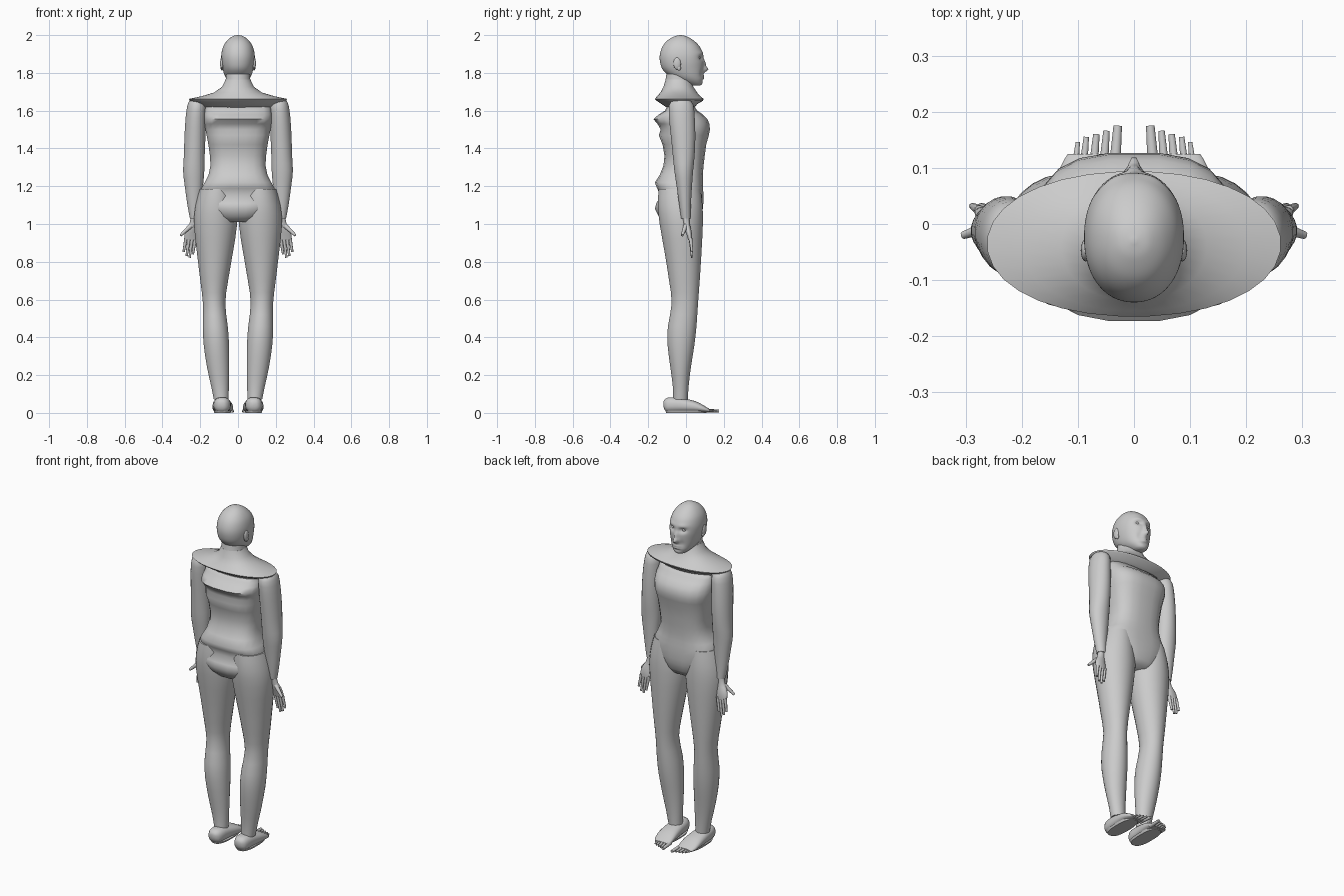
import bpy, bmesh, math
from mathutils import Vector


def finish(name, bm, angle=50):
    bmesh.ops.recalc_face_normals(bm, faces=bm.faces)
    me = bpy.data.meshes.new(name)
    bm.to_mesh(me)
    bm.free()
    for f in me.polygons:
        f.use_smooth = True
    me.set_sharp_from_angle(angle=math.radians(angle))
    ob = bpy.data.objects.new(name, me)
    bpy.context.collection.objects.link(ob)
    return ob


def spline(rows, k):
    # Catmull-Rom refinement of a list of section rows
    out = []
    for i in range(len(rows) - 1):
        p = [rows[max(0, min(len(rows) - 1, i + d))] for d in (-1, 0, 1, 2)]
        for j in range(k):
            t = j / k
            out.append([0.5 * (2 * b + (c - a) * t + (2 * a - 5 * b + 4 * c - d) * t * t
                               + (3 * b - a - 3 * c + d) * t ** 3) for a, b, c, d in zip(*p)])
    return out + [list(rows[-1])]


def loft(name, rows, n=24, power=2.0, axis='z', s=1, k=1, shape=None, angle=50):
    # row: position along axis, x min, x max, other min, other max
    bm = bmesh.new()
    rings = []
    for t, x0, x1, o0, o1 in (spline(rows, k) if k > 1 else rows):
        ring = []
        for i in range(n):
            a = 2 * math.pi * (i + 0.5) / n
            c, d = math.cos(a), math.sin(a)
            x = (x0 + x1) / 2 + (x1 - x0) / 2 * math.copysign(abs(c) ** (2 / power), c)
            o = (o0 + o1) / 2 + (o1 - o0) / 2 * math.copysign(abs(d) ** (2 / power), d)
            co = Vector((s * x, o, t) if axis == 'z' else (s * x, t, o))
            ring.append(bm.verts.new(shape(co) if shape else co))
        rings.append(ring)
    for r, q in zip(rings, rings[1:]):
        for i in range(n):
            j = (i + 1) % n
            bm.faces.new((r[i], r[j], q[j], q[i]))
    bm.faces.new(rings[0])
    bm.faces.new(rings[-1])
    return finish(name, bm, angle)


def digit(name, a, b, r1, r2, s):
    # tapered finger or toe between two points
    a, b = Vector(a), Vector(b)
    a.x *= s
    b.x *= s
    bm = bmesh.new()
    bmesh.ops.create_cone(bm, cap_ends=True, segments=10, radius1=r1, radius2=r2, depth=(b - a).length)
    m = (b - a).to_track_quat('Z', 'Y').to_matrix().to_4x4()
    m.translation = (a + b) / 2
    bm.transform(m)
    return finish(name, bm)


def ball(name, loc, size):
    bm = bmesh.new()
    bmesh.ops.create_uvsphere(bm, u_segments=16, v_segments=10, radius=1)
    for v in bm.verts:
        v.co = Vector([c * q + l for c, q, l in zip(v.co, size, loc)])
    return finish(name, bm)


def face_shape(co):
    # nose, brow, eye sockets, cheeks, lips and chin
    if co.y > 0.02:
        def bump(x, z, wx, wz):
            return math.exp(-((abs(co.x) - x) / wx) ** 2 - ((co.z - z) / wz) ** 2)
        co.y += (0.025 * bump(0, 1.818, 0.012, 0.014) + 0.014 * bump(0, 1.845, 0.009, 0.025)
                 - 0.014 * bump(0.034, 1.88, 0.02, 0.013) + 0.004 * bump(0.035, 1.905, 0.025, 0.01)
                 + 0.006 * bump(0, 1.784, 0.02, 0.005) + 0.006 * bump(0, 1.772, 0.017, 0.005)
                 - 0.004 * bump(0, 1.759, 0.025, 0.006) - 0.005 * bump(0.03, 1.80, 0.014, 0.02))
    return co


def sym(rows):
    return [(z, -h, h, a, b) for z, h, a, b in rows]


# head
loft("head", sym([(1.732, 0.018, 0.03, 0.072), (1.74, 0.034, 0.0, 0.084), (1.76, 0.055, -0.05, 0.09),
                  (1.785, 0.070, -0.092, 0.091), (1.82, 0.081, -0.125, 0.093), (1.86, 0.088, -0.138, 0.094),
                  (1.90, 0.088, -0.138, 0.09), (1.94, 0.078, -0.124, 0.072), (1.972, 0.057, -0.098, 0.04),
                  (1.993, 0.03, -0.062, 0.004), (2.0, 0.004, -0.034, -0.026)]),
     n=72, power=2.15, k=6, shape=face_shape, angle=80)

# neck
loft("neck", sym([(1.70, 0.085, -0.125, 0.045), (1.74, 0.068, -0.112, 0.03),
                  (1.78, 0.064, -0.106, 0.022), (1.82, 0.064, -0.10, 0.02)]), n=32)

# shoulder yoke with sharp rim
loft("shoulder_yoke", sym([(1.615, 0.175, -0.10, 0.045), (1.635, 0.205, -0.13, 0.06), (1.652, 0.255, -0.155, 0.09),
                           (1.662, 0.262, -0.165, 0.094), (1.675, 0.20, -0.155, 0.078), (1.695, 0.13, -0.137, 0.06),
                           (1.725, 0.085, -0.12, 0.04), (1.765, 0.066, -0.108, 0.026)]), n=32, power=2.1, angle=60)

# torso and pelvis
loft("torso", sym([(1.01, 0.10, -0.115, 0.06), (1.04, 0.135, -0.145, 0.08), (1.08, 0.165, -0.166, 0.09),
                   (1.11, 0.18, -0.158, 0.093), (1.15, 0.192, -0.135, 0.093), (1.19, 0.195, -0.155, 0.092),
                   (1.22, 0.178, -0.166, 0.09), (1.26, 0.157, -0.14, 0.09), (1.31, 0.147, -0.12, 0.094),
                   (1.36, 0.15, -0.115, 0.10), (1.42, 0.158, -0.125, 0.108), (1.47, 0.168, -0.145, 0.122),
                   (1.50, 0.174, -0.135, 0.128), (1.53, 0.178, -0.152, 0.125), (1.555, 0.18, -0.174, 0.115),
                   (1.58, 0.18, -0.145, 0.09), (1.60, 0.178, -0.112, 0.06), (1.625, 0.175, -0.10, 0.045)]),
     n=20, power=2.7, angle=70)

for s, side in ((1, "right"), (-1, "left")):
    # face details and ears
    ball(side + "_eye", (s * 0.034, 0.064, 1.88), (0.013, 0.013, 0.011))
    ball(side + "_ear", (s * 0.086, -0.047, 1.85), (0.009, 0.02, 0.032))
    ball(side + "_ear_lobe", (s * 0.085, -0.038, 1.826), (0.007, 0.011, 0.014))

    # arm
    loft(side + "_arm", [(1.03, 0.203, 0.255, -0.026, 0.024), (1.10, 0.196, 0.268, -0.036, 0.026),
                         (1.20, 0.185, 0.282, -0.05, 0.032), (1.28, 0.178, 0.291, -0.062, 0.038),
                         (1.36, 0.176, 0.287, -0.07, 0.046), (1.46, 0.172, 0.284, -0.08, 0.05),
                         (1.56, 0.17, 0.278, -0.09, 0.047), (1.63, 0.17, 0.268, -0.09, 0.04),
                         (1.655, 0.185, 0.255, -0.07, 0.02)], n=24, s=s, k=2)

    # hand
    loft(side + "_palm", [(0.915, 0.217, 0.284, 0.012, 0.033), (0.94, 0.216, 0.284, 0.004, 0.033),
                          (0.97, 0.216, 0.276, -0.006, 0.028), (1.0, 0.212, 0.258, -0.012, 0.02),
                          (1.04, 0.208, 0.25, -0.018, 0.018)], n=16, s=s, k=2)
    for i, (x, tip) in enumerate(((0.226, 0.84), (0.243, 0.822), (0.259, 0.83), (0.275, 0.852))):
        digit(f"{side}_finger_{i + 1}", (x, 0.024, 0.925), (x + 0.013, 0.032, tip), 0.0095, 0.006, s)
    digit(side + "_thumb", (0.25, -0.002, 0.99), (0.304, -0.02, 0.94), 0.013, 0.007, s)

    # leg
    loft(side + "_leg", [(0.07, 0.05, 0.128, -0.068, 0.01), (0.14, 0.048, 0.142, -0.07, 0.014),
                         (0.24, 0.046, 0.164, -0.083, 0.026), (0.36, 0.047, 0.182, -0.098, 0.045),
                         (0.46, 0.054, 0.187, -0.096, 0.056), (0.58, 0.067, 0.186, -0.076, 0.064),
                         (0.70, 0.052, 0.20, -0.09, 0.073), (0.84, 0.028, 0.217, -0.112, 0.082),
                         (1.0, 0.004, 0.234, -0.14, 0.09), (1.10, 0.01, 0.225, -0.15, 0.088),
                         (1.185, 0.022, 0.202, -0.145, 0.078)], n=28, s=s, k=2)

    # foot
    loft(side + "_foot", [(-0.12, 0.07, 0.10, 0.035, 0.06), (-0.108, 0.052, 0.118, 0.008, 0.076),
                          (-0.08, 0.04, 0.128, 0.003, 0.083), (-0.03, 0.036, 0.132, 0.003, 0.08),
                          (0.02, 0.03, 0.135, 0.003, 0.07), (0.06, 0.026, 0.136, 0.003, 0.058),
                          (0.10, 0.025, 0.132, 0.003, 0.036), (0.125, 0.028, 0.118, 0.003, 0.02)],
         n=24, power=2.4, axis='y', s=s, k=2)
    loft(side + "_sole", [(0.0, 0.04, 0.125, -0.105, 0.11), (0.012, 0.034, 0.13, -0.11, 0.115)],
         n=24, power=2.6, s=s)
    for i, (x, tip, r) in enumerate(((0.033, 0.175, 0.01), (0.053, 0.166, 0.008), (0.071, 0.16, 0.008),
                                     (0.089, 0.155, 0.007), (0.104, 0.146, 0.006))):
        digit(f"{side}_toe_{i + 1}", (x + 0.002, 0.095, 0.013), (x - 0.004, tip, 0.009), r + 0.001, r - 0.002, s)
